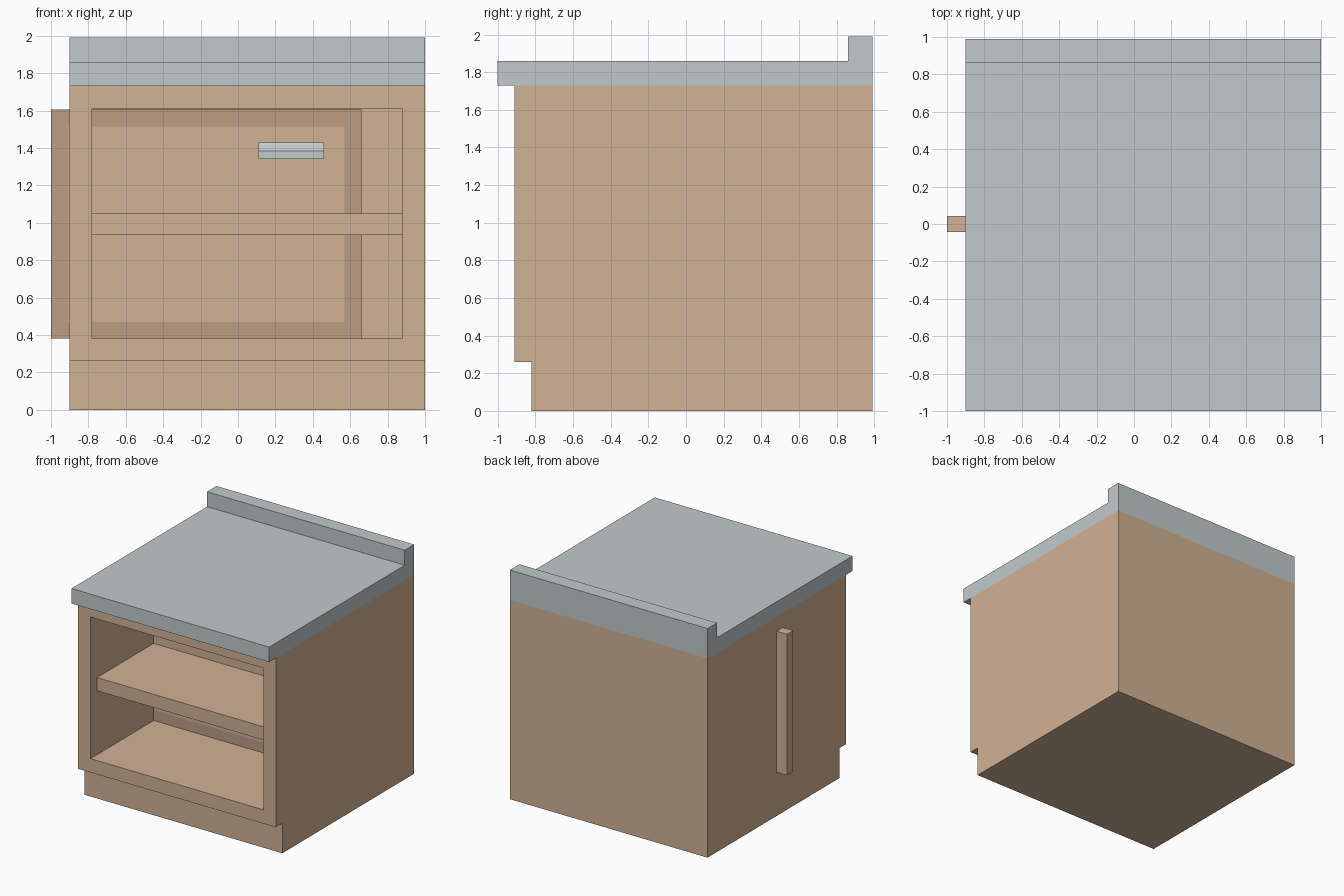
import bpy, bmesh
from mathutils import Vector

if "Cube" in bpy.data.objects:
    bpy.data.objects.remove(bpy.data.objects["Cube"])


def material(name, rgb):
    m = bpy.data.materials.new(name)
    m.diffuse_color = (*rgb, 1)
    m.use_nodes = True
    m.node_tree.nodes["Principled BSDF"].inputs["Base Color"].default_value = m.diffuse_color
    return m


WOOD = material("wood", (0.64, 0.445, 0.30))
TRIM = material("dark_wood", (0.50, 0.34, 0.23))
STONE = material("stone", (0.54, 0.59, 0.60))


def extrude_profile(name, yz, x0, x1, mats, edit=None):
    """Extrude a side profile (y, z points) from x0 to x1."""
    bm = bmesh.new()
    face = bm.faces.new([bm.verts.new((x0, y, z)) for y, z in yz])
    new = bmesh.ops.extrude_face_region(bm, geom=[face])["geom"]
    bmesh.ops.translate(bm, vec=(x1 - x0, 0, 0),
                        verts=[g for g in new if isinstance(g, bmesh.types.BMVert)])
    # the starting face is kept as the closing cap
    bmesh.ops.recalc_face_normals(bm, faces=bm.faces)
    if edit:
        edit(bm)
    me = bpy.data.meshes.new(name)
    bm.to_mesh(me)
    bm.free()
    for m in mats:
        me.materials.append(m)
    ob = bpy.data.objects.new(name, me)
    bpy.context.collection.objects.link(ob)
    return ob


def rect(y0, y1, z0, z1):
    return [(y0, z0), (y1, z0), (y1, z1), (y0, z1)]


def front_face(bm):
    """Foremost face pointing towards -y."""
    bm.normal_update()
    return min((f for f in bm.faces if f.normal.y < -0.9),
               key=lambda f: f.calc_center_median().y)


def hollow(bm):
    front = front_face(bm)
    bmesh.ops.inset_region(bm, faces=[front], thickness=0.12, use_even_offset=True)
    new = bmesh.ops.extrude_face_region(bm, geom=[front])["geom"]
    bmesh.ops.translate(bm, vec=Vector((0, 1.78, 0)),
                        verts=[g for g in new if isinstance(g, bmesh.types.BMVert)])
    if front.is_valid:
        bm.faces.remove(front)


def border(bm):
    ring = bmesh.ops.inset_region(bm, faces=[front_face(bm)], thickness=0.09,
                                  use_even_offset=True)["faces"]
    for f in ring:
        f.material_index = 1


# cabinet body with toe kick and open front
extrude_profile("cabinet_body",
                [(-0.82, 0), (0.99, 0), (0.99, 1.73), (-0.91, 1.73), (-0.91, 0.26), (-0.82, 0.26)],
                -0.9, 1.0, [WOOD], hollow)

# countertop with raised back edge
extrude_profile("countertop",
                [(-1.0, 1.73), (0.99, 1.73), (0.99, 1.99), (0.86, 1.99), (0.86, 1.86), (-1.0, 1.86)],
                -0.9, 1.0, [STONE])

# inner shelf
extrude_profile("shelf", rect(-0.82, 0.87, 0.935, 1.05), -0.78, 0.88, [WOOD])

# door panel set inside the cabinet, its edge showing through the left wall
extrude_profile("door", rect(-0.043, 0.043, 0.38, 1.605), -1.0, 0.66, [WOOD, TRIM], border)

# door handle with sloped top
extrude_profile("door_handle",
                [(-0.043, 1.34), (-0.043, 1.43), (-0.09, 1.43), (-0.13, 1.385), (-0.13, 1.34)],
                0.11, 0.46, [STONE])
